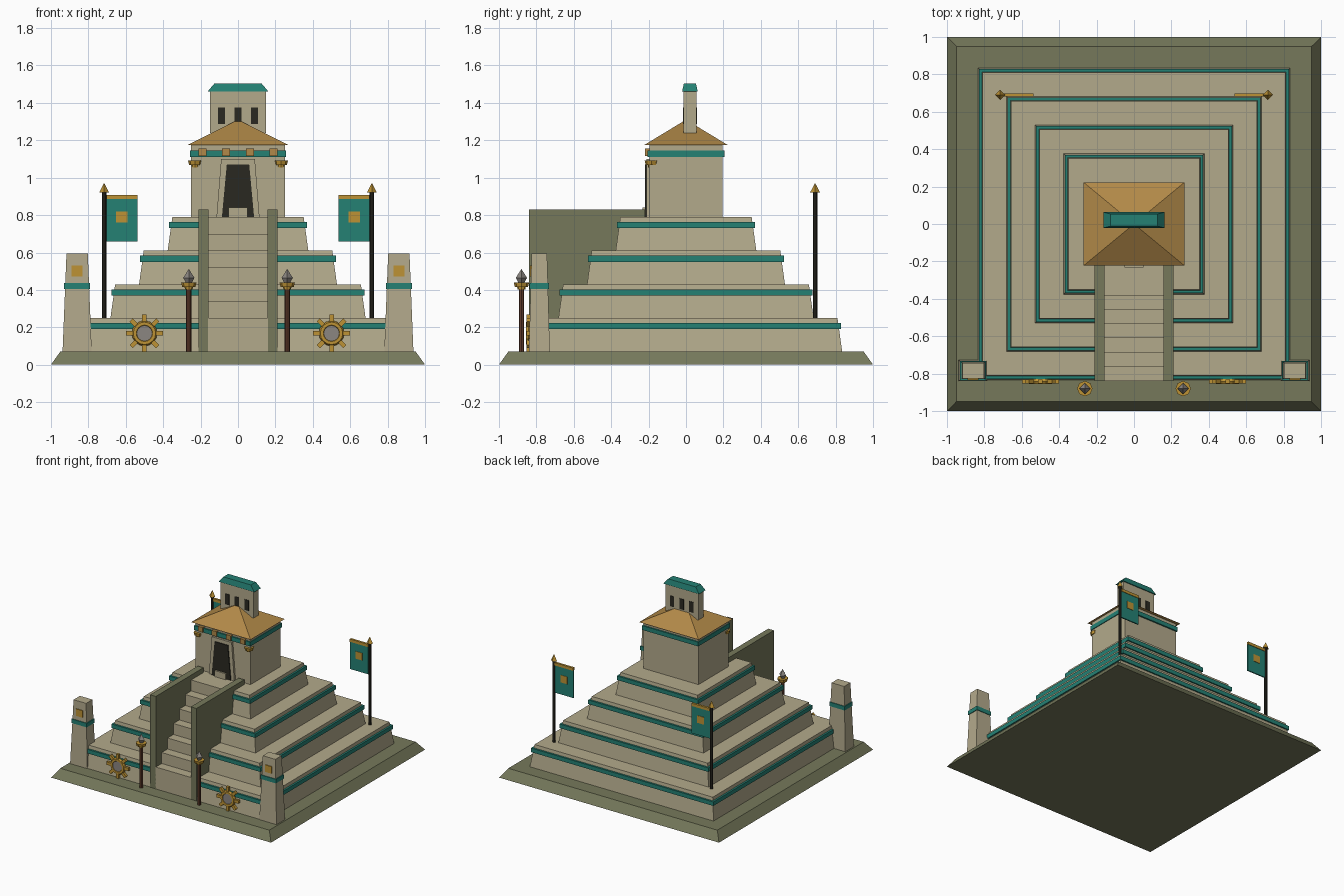
import bpy, bmesh, math
from mathutils import Matrix, Vector

cube = bpy.data.objects.get("Cube")
if cube:
    bpy.data.objects.remove(cube, do_unlink=True)


def material(name, rgb):
    m = bpy.data.materials.new(name)
    m.use_nodes = True
    m.diffuse_color = (*rgb, 1)
    m.node_tree.nodes["Principled BSDF"].inputs["Base Color"].default_value = (*rgb, 1)
    return m


STONE = material("tan_stone", (.45, .40, .26))
MOSS = material("olive_stone", (.18, .19, .105))
TEAL = material("teal_paint", (.018, .22, .175))
GOLD = material("gold", (.51, .29, .035))
OCHRE = material("ochre_roof", (.44, .25, .065))
DARK = material("dark_opening", (.023, .022, .015))
WOOD = material("brown_wood", (.12, .045, .025))
GREY = material("grey_metal", (.26, .24, .22))


def finish(name, bm, mat):
    bmesh.ops.recalc_face_normals(bm, faces=bm.faces)
    mesh = bpy.data.meshes.new(name)
    bm.to_mesh(mesh)
    bm.free()
    mesh.materials.append(mat)
    obj = bpy.data.objects.new(name, mesh)
    bpy.context.collection.objects.link(obj)
    return obj


def taper(name, mat, z0, z1, low, high, x=0, y=0):
    """Box from z0 to z1 with half sizes low at the bottom and high at the top."""
    bm = bmesh.new()
    bmesh.ops.create_cube(bm, size=2)
    for v in bm.verts:
        hx, hy = high if v.co.z > 0 else low
        v.co = Vector((x + v.co.x * hx, y + v.co.y * hy, z1 if v.co.z > 0 else z0))
    bmesh.ops.remove_doubles(bm, verts=bm.verts, dist=1e-5)
    return finish(name, bm, mat)


def box(name, mat, x0, x1, y0, y1, z0, z1):
    h = ((x1 - x0) / 2, (y1 - y0) / 2)
    return taper(name, mat, z0, z1, h, h, (x0 + x1) / 2, (y0 + y1) / 2)


def lathe(name, mat, profile, x, y, sides):
    """Faceted solid of revolution from (radius, height) pairs."""
    bm = bmesh.new()
    rings = [[bm.verts.new((x + r * math.cos(math.tau * k / sides),
                            y + r * math.sin(math.tau * k / sides), z))
              for k in range(sides)] for r, z in profile]
    for a, b in zip(rings, rings[1:]):
        for k in range(sides):
            n = (k + 1) % sides
            bm.faces.new((a[k], a[n], b[n], b[k]))
    bm.faces.new(rings[0])
    bm.faces.new(rings[-1])
    bmesh.ops.remove_doubles(bm, verts=bm.verts, dist=1e-5)
    bmesh.ops.dissolve_degenerate(bm, edges=bm.edges, dist=1e-5)
    return finish(name, bm, mat)


# Plinth and four stepped tiers with painted bands
taper("plinth", MOSS, 0, .07, (1, 1), (.95, .95))
RISE = .18
for i in range(4):
    z, half = .07 + RISE * i, .835 - .153 * i
    taper(f"tier_{i + 1}", STONE, z, z + RISE, (half, half), (half - .025, half - .025))
    b = half - .006
    taper(f"tier_band_{i + 1}", TEAL, z + .12, z + .153, (b, b), (b, b))

# Stairway between two tall side walls
for i in range(8):
    front = -.84 + .0765 * max(i - 1, 0)
    box(f"stair_{i + 1}", STONE, -.16, .16, front, -.3, .07 + .09 * i, .16 + .09 * i)
for s, side in ((1, "left"), (-1, "right")):
    taper(f"{side}_stair_wall", MOSS, .07, .83, (.026, .31), (.026, .31), s * .185, -.53)

# Temple with doorway
taper("temple_wall", STONE, .79, 1.175, (.25, .195), (.25, .195))
taper("temple_band", TEAL, 1.11, 1.145, (.256, .207), (.256, .207))
taper("temple_roof", OCHRE, 1.175, 1.31, (.27, .223), (0, 0))
taper("door_frame", STONE, .79, 1.1, (.115, .01), (.09, .01), 0, -.202)
taper("door_opening", DARK, .79, 1.07, (.086, .004), (.06, .004), 0, -.215)
box("door_step", STONE, -.05, .05, -.232, -.2, .79, .84)
for i, x in enumerate((-.19, -.065, .065, .19)):
    box(f"eave_stud_{i + 1}", OCHRE, x - .021, x + .021, -.218, -.19, 1.115, 1.155)

# Roof comb with windows on both faces
CY = .021
taper("roof_comb", STONE, 1.24, 1.46, (.15, .034), (.15, .034), 0, CY)
taper("roof_comb_cap", TEAL, 1.46, 1.505, (.163, .042), (.125, .032), 0, CY)
for i in (-1, 0, 1):
    taper(f"comb_window_{i + 2}", DARK, 1.288, 1.375, (.019, .037), (.019, .037), i * .088, CY)


def bowl(name, x, y, z, r):
    lathe(name, GOLD, [(r * .5, z), (r * .55, z + .012), (r * .85, z + .012),
                       (r, z + .036)], x, y, 8)


def sun_disc(name, x, y, z):
    """Ring with eight rays, facing the front."""
    bm = bmesh.new()
    segs, tube = 16, 6
    grid = []
    for k in range(segs):
        a = math.tau * k / segs
        grid.append([])
        for t in range(tube):
            b = math.tau * t / tube
            r = .052 + .016 * math.cos(b)
            grid[k].append(bm.verts.new((x + r * math.cos(a), y + .016 * math.sin(b),
                                         z + r * math.sin(a))))
    for k in range(segs):
        for t in range(tube):
            n, u = (k + 1) % segs, (t + 1) % tube
            bm.faces.new((grid[k][t], grid[n][t], grid[n][u], grid[k][u]))
    for k in range(8):
        m = (Matrix.Translation((x, y, z)) @ Matrix.Rotation(math.tau * k / 8, 4, "Y")
             @ Matrix.Translation((.081, 0, 0)) @ Matrix.Diagonal((.038, .02, .024, 1)))
        bmesh.ops.create_cube(bm, size=1, matrix=m)
    finish(name, bm, GOLD)
    hub = bmesh.new()
    bmesh.ops.create_cone(hub, cap_ends=True, segments=12, radius1=.042, radius2=.042,
                          depth=.02, matrix=Matrix.Translation((x, y, z))
                          @ Matrix.Rotation(math.pi / 2, 4, "X"))
    finish(name + "_hub", hub, GREY)


# Paired parts on the left and right
for s, side in ((1, "left"), (-1, "right")):
    # Corner pylons
    px, py = s * .86, -.784
    taper(f"{side}_pylon", STONE, .07, .595, (.078, .056), (.057, .041), px, py)
    taper(f"{side}_pylon_band", TEAL, .405, .438, (.07, .052), (.07, .052), px, py)
    taper(f"{side}_pylon_badge", GOLD, .473, .53, (.029, .005), (.029, .005), px, py - .045)

    # Torches beside the stair
    tx, ty = s * .263, -.88
    lathe(f"{side}_torch_pole", WOOD, [(.014, .07), (.014, .41)], tx, ty, 8)
    bowl(f"{side}_torch_bowl", tx, ty, .403, .041)
    lathe(f"{side}_torch_tip", GREY, [(.014, .435), (.03, .465), (0, .512)], tx, ty, 4)

    # Bowls at the temple front corners
    bowl(f"{side}_temple_bowl", s * .23, -.184, 1.055, .037)

    sun_disc(f"{side}_sun_disc", s * .5, -.842, .168)

    # Banner poles at the back
    bx, by = s * .716, .69
    lathe(f"{side}_banner_pole", DARK, [(.012, .25), (.012, .925)], bx, by, 8)
    lathe(f"{side}_banner_finial", GOLD, [(.027, .92), (0, .972)], bx, by, 4)
    cx = s * .621
    taper(f"{side}_banner", TEAL, .66, .885, (.083, .005), (.083, .005), cx, by)
    taper(f"{side}_banner_rail", GOLD, .885, .908, (.083, .009), (.083, .009), cx, by)
    taper(f"{side}_banner_badge", GOLD, .76, .82, (.03, .008), (.03, .008), cx, by)
